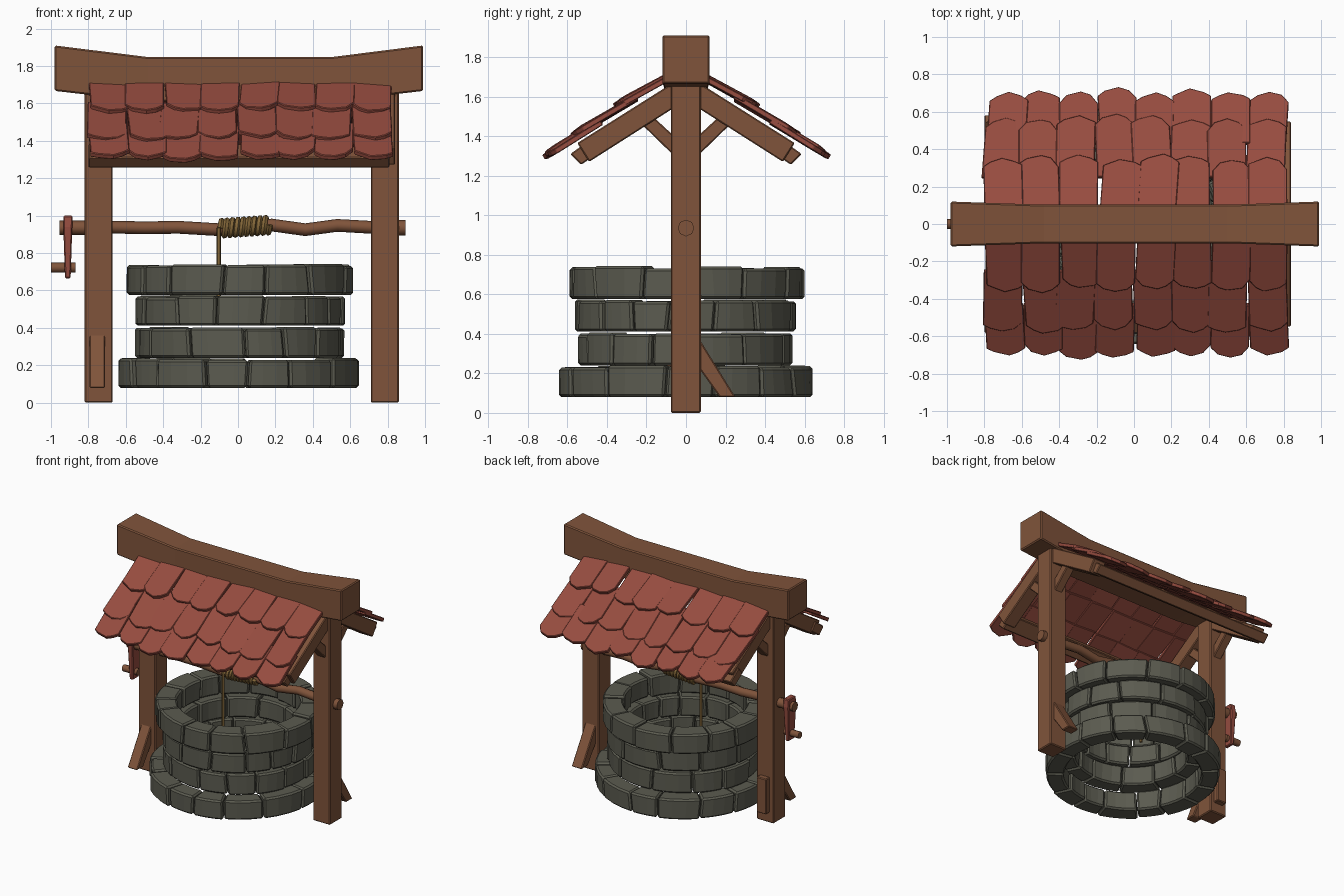
import bpy, bmesh, math, random
from mathutils import Vector

if "Cube" in bpy.data.objects:
    bpy.data.objects.remove(bpy.data.objects["Cube"])

random.seed(7)
R = random.uniform


def material(name, rgb):
    m = bpy.data.materials.new(name)
    m.diffuse_color = (*rgb, 1)
    m.use_nodes = True
    m.node_tree.nodes["Principled BSDF"].inputs["Base Color"].default_value = m.diffuse_color
    return m


WOOD = material("brown wood", (0.215, 0.088, 0.043))
TILE = material("red shingle", (0.305, 0.072, 0.050))
STONE = material("grey stone", (0.105, 0.105, 0.080))
ROPE = material("tan rope", (0.230, 0.135, 0.040))


def loft(bm, rings):
    """Skin a list of equal-length point rings and cap both ends."""
    vs = [[bm.verts.new(p) for p in ring] for ring in rings]
    n = len(vs[0])
    for a, b in zip(vs, vs[1:]):
        for i in range(n):
            bm.faces.new((a[i], a[(i + 1) % n], b[(i + 1) % n], b[i]))
    bm.faces.new(vs[0][::-1])
    bm.faces.new(vs[-1])


def finish(name, bm, mat, bevel=0.0):
    bmesh.ops.recalc_face_normals(bm, faces=bm.faces[:])
    me = bpy.data.meshes.new(name)
    bm.to_mesh(me)
    bm.free()
    ob = bpy.data.objects.new(name, me)
    bpy.context.collection.objects.link(ob)
    me.materials.append(mat)
    if bevel:
        mod = ob.modifiers.new("bevel", 'BEVEL')
        mod.width, mod.segments = bevel, 1
        mod.limit_method, mod.angle_limit = 'ANGLE', math.radians(40)
    return ob


def prism(name, profile, x0, x1, mat=WOOD, bevel=0.006):
    """Extrude a (y, z) profile along x."""
    bm = bmesh.new()
    loft(bm, [[(x, y, z) for y, z in profile] for x in (x0, x1)])
    return finish(name, bm, mat, bevel)


def rect(y0, y1, z0, z1):
    return [(y0, z0), (y1, z0), (y1, z1), (y0, z1)]


def tube(name, points, radius, mat, res=2):
    cu = bpy.data.curves.new(name, 'CURVE')
    cu.dimensions = '3D'
    cu.bevel_depth, cu.bevel_resolution, cu.use_fill_caps = radius, res, True
    sp = cu.splines.new('POLY')
    sp.points.add(len(points) - 1)
    for p, co in zip(sp.points, points):
        p.co = (*co, 1)
    cu.materials.append(mat)
    ob = bpy.data.objects.new(name, cu)
    bpy.context.collection.objects.link(ob)
    bpy.ops.object.select_all(action='DESELECT')
    ob.select_set(True)
    bpy.context.view_layer.objects.active = ob
    bpy.ops.object.convert(target='MESH')
    bpy.ops.object.shade_smooth_by_angle(angle=math.radians(50))


# Stone rings: z range, outer and inner radius, number of stones
def stone_ring(name, z0, z1, ro, ri, count):
    bm = bmesh.new()
    widths = [R(0.75, 1.25) for _ in range(count)]
    cuts, a = [], R(0, 1)
    for w in widths:
        cuts.append((a + R(-.025, .025), a + R(-.025, .025)))
        a += w * math.tau / sum(widths)
    cuts.append((cuts[0][0] + math.tau, cuts[0][1] + math.tau))
    gap = 0.006
    for (b0, t0), (b1, t1) in zip(cuts, cuts[1:]):
        out, inn, top = ro + R(-.012, .012), ri + R(-.012, .012), z1 + R(-.008, .006)
        rings = []
        for k in range(4):
            f = k / 3
            ab = b0 + gap + (b1 - b0 - 2 * gap) * f
            at = t0 + gap + (t1 - t0 - 2 * gap) * f
            rings.append([(0.013 + r * math.cos(g), -0.003 + r * math.sin(g), z)
                          for r, g, z in ((inn, ab, z0), (out, ab, z0),
                                          (out, at, top), (inn, at, top))])
        loft(bm, rings)
    finish(name, bm, STONE, 0.012)


stone_ring("base_stones", 0.08, 0.235, 0.643, 0.50, 15)
stone_ring("lower_wall_stones", 0.24, 0.402, 0.553, 0.41, 13)
stone_ring("upper_wall_stones", 0.412, 0.57, 0.55, 0.41, 13)
stone_ring("rim_stones", 0.577, 0.737, 0.597, 0.445, 14)

# Ridge beam with upswept ends and thinner middle
bm = bmesh.new()
loft(bm, [[(x, y, z) for y, z in rect(-w, w, z0, z1)] for x, w, z0, z1 in
          ((-.98, .12, 1.667, 1.91), (-.48, .103, 1.61, 1.848),
           (.5, .103, 1.61, 1.848), (.99, .12, 1.667, 1.91))])
finish("ridge_beam", bm, WOOD, 0.008)

# Posts, rafters and upper braces at each side
for side, x0, x1 in (("left", -.82, -.67), ("right", .71, .86)):
    prism(side + "_post", rect(-.077, .075, 0, 1.68), x0, x1, bevel=0.007)
    xc = (x0 + x1) / 2 + (0.01 if side == "left" else 0)
    for end, s in (("front", -1), ("back", 1)):
        prism(f"{side}_{end}_rafter",
              [(s * y, z) for y, z in ((.05, 1.68), (.55, 1.365), (.49, 1.27), (.05, 1.55))],
              xc - .055, xc + .055)
        prism(f"{side}_{end}_upper_brace",
              [(s * y, z) for y, z in ((.06, 1.40), (.19, 1.52), (.235, 1.47), (.06, 1.30))],
              xc - .035, xc + .035)

# Long purlins under the eaves
for end, s in (("front", -1), ("back", 1)):
    prism(end + "_purlin",
          [(s * y, z) for y, z in ((.43, 1.325), (.53, 1.255), (.585, 1.31), (.48, 1.385))],
          -.80, .81)

# Slanted foot braces
foot = [(.07, .37), (.07, .22), (.17, .08), (.25, .08)]
prism("right_back_foot_brace", foot, .74, .83)
prism("left_front_foot_brace", [(-y, z) for y, z in foot], -.795, -.71)
prism("left_back_foot_block", rect(.07, .12, .08, .36), -.785, -.70)

# Shingles: three overlapping rows on each slope
def shingle(bm, side, xc, y_top, y_bot, lift):
    z_at = lambda y: 1.665 - 0.63 * (y - 0.1)
    top = Vector((xc, y_top, z_at(y_top) + lift * .3))
    bot = Vector((xc, y_bot, z_at(y_bot) + lift))
    v = bot - top
    length = v.length
    v.normalize()
    w = 0.104
    u = Vector((1, 0, R(-.08, .08))).normalized()
    n = Vector((0, -v.z, v.y)).normalized()
    yaw = R(-.05, .07)
    c1, c2 = R(.03, .07), R(.03, .07)
    shape = [(-w, 0), (w, 0), (w, length - c1), (w * .62, length - .012),
             (R(-.02, .02), length + R(0, .012)), (-w * .62, length - .015), (-w, length - c2)]
    rings = []
    for t in (0, 0.028):
        ring = []
        for a, b in shape:
            p = top + u * (a + yaw * b) + v * b + n * t
            ring.append((p.x, side * p.y, p.z))
        rings.append(ring)
    loft(bm, rings)


for end, s in (("front", -1), ("back", 1)):
    for row, (y0, y1, shift) in enumerate(((.42, .70, .008), (.24, .555, -.008), (.07, .345, .006))):
        bm = bmesh.new()
        for i in range(8):
            shingle(bm, s, -.70 + .2015 * i + shift + R(-.012, .012), y0,
                    y1 + R(-.02, .015), R(.0, .014) + .012 * row)
        finish(f"{end}_shingle_row_{row + 1}", bm, TILE, 0.004)

# Crooked winding axle with end pegs
tube("axle", [(-.72, 0, .94), (-.5, .01, .935), (-.32, 0, .938), (-.1, -.005, .925),
              (.18, .005, .95), (.36, 0, .925), (.53, .008, .948), (.76, 0, .935)], .034, WOOD)
tube("left_axle_peg", [(-.955, 0, .935), (-.75, 0, .935)], .038, WOOD)
tube("right_axle_peg", [(.75, 0, .935), (.895, 0, .935)], .042, WOOD)

# Crank arm and handle
bm = bmesh.new()
loft(bm, [[(x, y, z) for x, y in ((c - d, -w), (c + d, -w), (c + d, w), (c - d, w))]
          for c, d, w, z in ((-.91, .015, .038, .665), (-.91, .024, .052, .94),
                             (-.908, .024, .045, 1.0))])
finish("crank_arm", bm, TILE, 0.006)
tube("crank_handle", [(-1.0, 0, .722), (-.87, 0, .722)], .027, WOOD)

# Rope coil and hanging rope
turns, steps = 9, 12
coil = []
for k in range(turns * steps + 1):
    f = k / (turns * steps)
    a = math.tau * k / steps + math.pi
    coil.append((-.095 + .265 * f, .04 * math.sin(a + math.pi / 2), .932 + .018 * f + .04 * math.cos(a + math.pi / 2)))
tube("rope_coil", coil, .0165, ROPE, 1)
tube("hanging_rope", [(-.103, -.042, .935), (-.103, -.042, .42)], .012, ROPE, 1)
